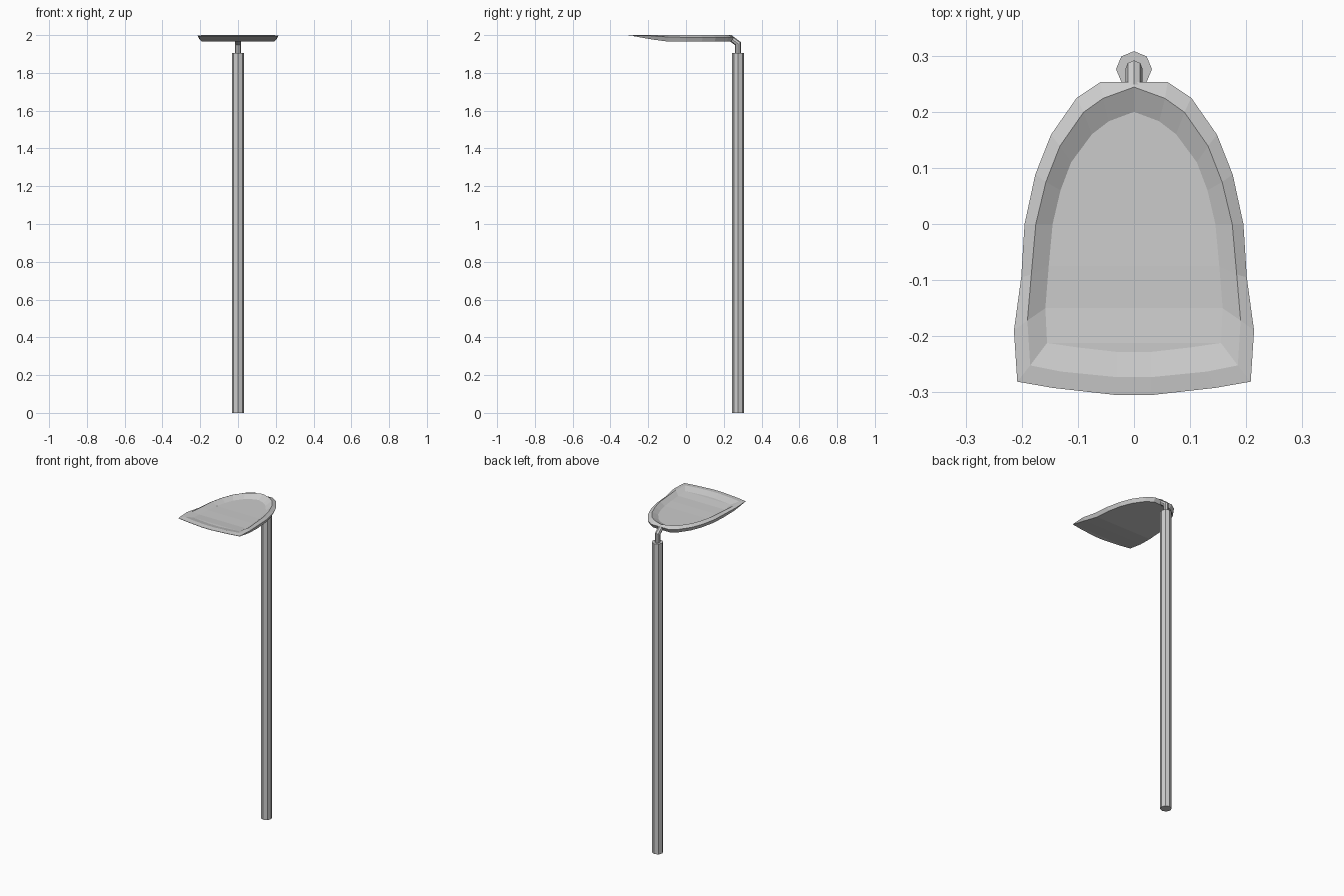
import bpy, bmesh, math
from mathutils import Vector

if "Cube" in bpy.data.objects:
    bpy.data.objects.remove(bpy.data.objects["Cube"])


def make_object(name, bm):
    bmesh.ops.remove_doubles(bm, verts=bm.verts, dist=0.0002)
    bmesh.ops.recalc_face_normals(bm, faces=bm.faces)
    mesh = bpy.data.meshes.new(name)
    bm.to_mesh(mesh)
    bm.free()
    obj = bpy.data.objects.new(name, mesh)
    bpy.context.collection.objects.link(obj)
    return obj


def tube(name, path, radius, sides):
    """Faceted tube along a path in the y-z plane, mitred at bends."""
    bm = bmesh.new()
    pts = [Vector(p) for p in path]
    rings = []
    for i, p in enumerate(pts):
        a = (p - pts[i - 1]).normalized() if i else (pts[1] - p).normalized()
        b = (pts[i + 1] - p).normalized() if i < len(pts) - 1 else a
        d = (a + b).normalized()
        side = Vector((1, 0, 0))
        up = d.cross(side) / max(0.5, d.dot(a))
        rings.append([bm.verts.new(p + radius * (math.cos(t) * side + math.sin(t) * up))
                      for t in (math.tau * k / sides for k in range(sides))])
    for r, s in zip(rings, rings[1:]):
        for k in range(sides):
            n = (k + 1) % sides
            bm.faces.new((r[k], r[n], s[n], s[k]))
    bm.faces.new(rings[0])
    bm.faces.new(rings[-1])
    return make_object(name, bm)


# Blade: half-outline stations from back to front, mirrored across x
outer = [(0, .253), (.06, .253), (.102, .225), (.148, .159), (.176, .088),
         (.195, 0), (.201, -.095), (.214, -.19), (.208, -.281), (.145, -.292),
         (.03, -.305), (0, -.305)]
crease = [(0, .244), (.055, .224), (.09, .199), (.132, .139), (.157, .075),
          (.175, 0), (.183, -.09), (.19, -.172), (.185, -.252), (.13, -.263),
          (.03, -.273), (0, -.273)]
floor = [(0, .2), (.045, .183), (.075, .16), (.112, .11), (.131, .06),
         (.145, 0), (.152, -.075), (.158, -.15), (.155, -.212), (.1, -.22),
         (.03, -.228), (0, -.228)]

bm = bmesh.new()
rows = []
for i, (o, c, f) in enumerate(zip(outer, crease, floor)):
    oz = 1.988 if i < 6 else (1.99 if i == 6 else 1.997)
    bz = 1.965 if i < 7 else (1.977 if i == 7 else 1.995)
    fz = 1.98 if i < 6 else (1.982 if i < 8 else 1.988)
    shrink = .95 if i < 8 else 1
    bx, by = o[0] * shrink, o[1] * shrink
    rows.append([bm.verts.new(p) for p in (
        (0, by, bz), (bx, by, bz), (*o, oz), (*c, 2.0), (*f, fz), (0, f[1], fz))])
for r, s in zip(rows, rows[1:]):
    for k in range(5):
        bm.faces.new((r[k], r[k + 1], s[k + 1], s[k]))
bmesh.ops.remove_doubles(bm, verts=bm.verts, dist=0.0002)
blade = make_object("blade", bm)
mirror = blade.modifiers.new("mirror", 'MIRROR')
mirror.use_axis = (True, False, False)
mirror.use_clip = True

# Long octagonal handle
tube("handle", [(0, .276, 0), (0, .276, 1.905)], .032, 8)

# Bent neck joining handle and blade
tube("neck", [(0, .276, 1.89), (0, .276, 1.954), (0, .236, 1.984)], .0155, 8)
